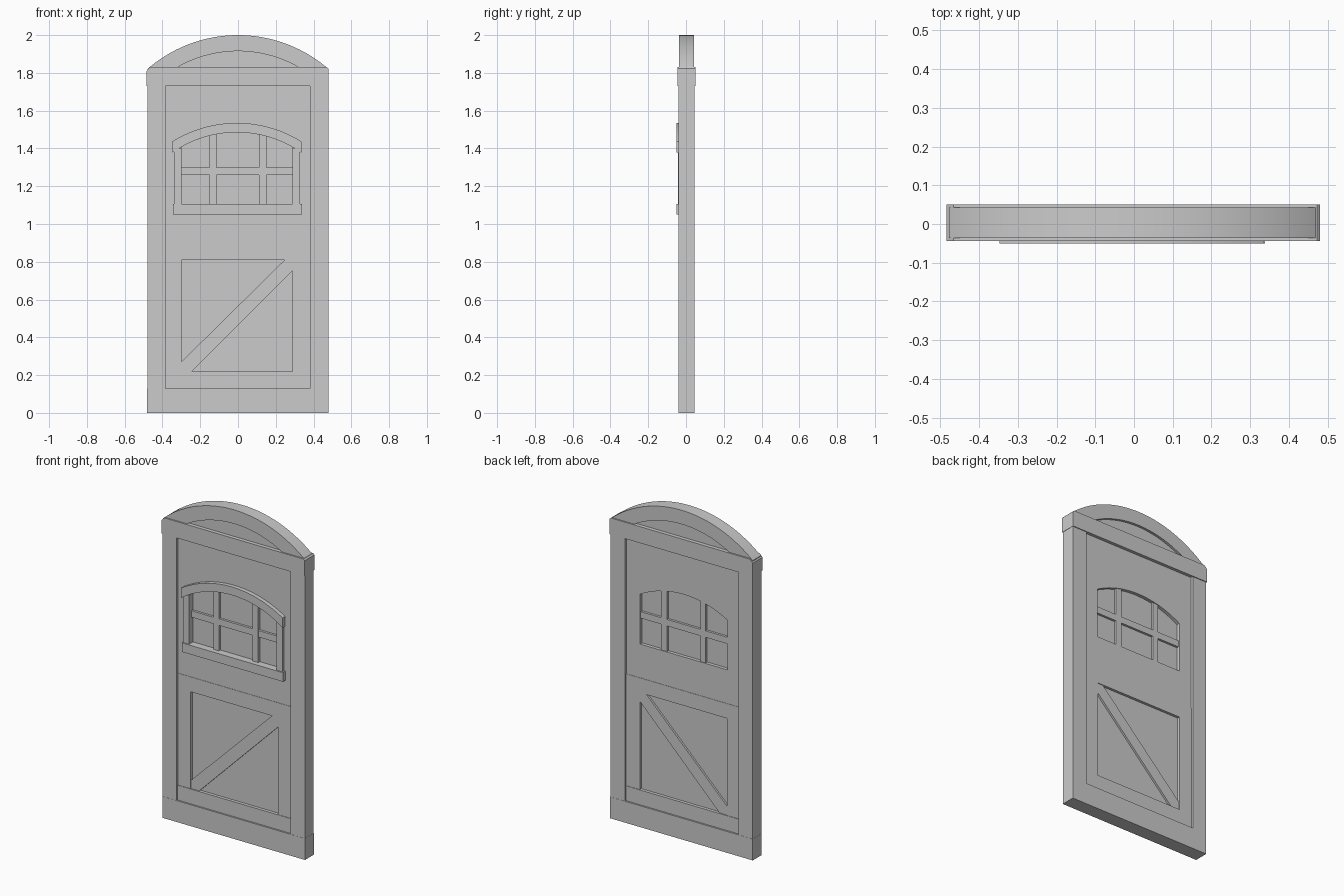
import bpy, bmesh
from math import asin, sin, cos

if "Cube" in bpy.data.objects:
    bpy.data.objects.remove(bpy.data.objects["Cube"])

C = 0.003  # depth centre of the door slab


def prism(name, pts, y0, y1):
    """Extrude an x-z outline between two depths."""
    bm = bmesh.new()
    f = bm.faces.new([bm.verts.new((x, y0, z)) for x, z in pts])
    r = bmesh.ops.extrude_face_region(bm, geom=[f])
    for v in r["geom"]:
        if isinstance(v, bmesh.types.BMVert):
            v.co.y = y1
    bmesh.ops.recalc_face_normals(bm, faces=bm.faces)
    me = bpy.data.meshes.new(name)
    bm.to_mesh(me)
    bm.free()
    ob = bpy.data.objects.new(name, me)
    bpy.context.collection.objects.link(ob)
    return ob


def slab(name, x0, x1, z0, z1, half, front=None):
    y0 = C - half if front is None else front
    return prism(name, [(x0, z0), (x1, z0), (x1, z1), (x0, z1)], y0, C + half)


def arc(cx, cz, r, x0, x1, n=28):
    a0, a1 = asin((x0 - cx) / r), asin((x1 - cx) / r)
    return [(cx + r * sin(a0 + (a1 - a0) * i / n),
             cz + r * cos(a0 + (a1 - a0) * i / n)) for i in range(n + 1)]


def smooth(ob):
    bpy.ops.object.select_all(action='DESELECT')
    ob.select_set(True)
    bpy.context.view_layer.objects.active = ob
    bpy.ops.object.shade_smooth_by_angle(angle=0.5)


# Outer frame
L, R = -0.385, 0.38
slab("left_jamb", -0.48, L, 0.13, 1.74, 0.042)
slab("right_jamb", R, 0.478, 0.13, 1.74, 0.042)
slab("threshold", -0.481, 0.479, 0, 0.13, 0.043)
prism("head_beam", [(-0.484, 1.73), (0.48, 1.73), (0.48, 1.822), (0.472, 1.83),
                    (-0.466, 1.83), (-0.484, 1.81)], C - 0.047, C + 0.047)

# Arched top with recessed panel
AZ = 1.27
outer = arc(0, AZ, 0.73, -0.478, 0.478, 40)
inner = arc(0, AZ, 0.645, -0.325, 0.325, 32)
zb = inner[0][1]
smooth(prism("arch_trim", [(-0.478, zb - 0.01)] + outer + [(0.478, zb - 0.01), (0.325, zb - 0.01)]
             + inner[::-1] + [(-0.325, zb - 0.01)], C - 0.039, C + 0.039))
smooth(prism("arch_panel", arc(0, AZ, 0.66, -0.36, 0.36), C - 0.024, C + 0.024))

# Upper leaf around the arched window
WL, WR, WC, WZ = -0.30, 0.288, -0.006, 0.89
DU = 0.028
slab("upper_left_stile", L, WL, 0.9, 1.73, DU)
slab("upper_right_stile", WR, R, 0.9, 1.73, DU)
slab("upper_lock_rail", WL, WR, 0.9, 1.105, DU)
head = arc(WC, WZ, 0.595, WL, WR)
smooth(prism("upper_top_rail", [(WL, 1.73)] + head + [(WR, 1.73)], C - DU, C + DU))

# Glass and glazing bars
prism("window_glass", [(WL, 1.105)] + head + [(WR, 1.105)][::-1], C - 0.008, C + 0.008)
for i, (x0, x1) in enumerate([(-0.15, -0.115), (0.11, 0.15)]):
    top = arc(WC, WZ, 0.597, x0, x1, 4)
    prism(f"vertical_bar_{i}", [(x0, 1.1)] + top + [(x1, 1.1)], C - 0.023, C + 0.023)
slab("cross_bar", WL, WR, 1.26, 1.30, 0.022)

# Window casing on the front only
slab("casing_left", -0.34, WL, 1.10, 1.40, 0, front=-0.043)
slab("casing_right", WR, 0.328, 1.10, 1.40, 0, front=-0.043)
slab("window_sill", -0.343, 0.338, 1.05, 1.105, 0, front=-0.05)
smooth(prism("casing_arch", arc(WC, WZ, 0.645, -0.347, 0.335)
             + arc(WC, WZ, 0.595, -0.347, 0.335)[::-1], -0.05, -0.015))

# Lower leaf with recessed panel and diagonal brace
DL = 0.03
slab("lower_left_stile", L, WL, 0.22, 0.9, DL)
slab("lower_right_stile", WR, R, 0.22, 0.9, DL)
slab("lower_top_rail", WL, WR, 0.81, 0.9, DL)
slab("lower_bottom_rail", L, R, 0.13, 0.22, DL + 0.003)
slab("lower_panel", WL, WR, 0.22, 0.81, 0.014)
prism("diagonal_brace", [(WL, 0.22), (-0.245, 0.22), (WR, 0.753), (WR, 0.81),
                         (0.247, 0.81), (WL, 0.27)], C - 0.026, C + 0.026)
